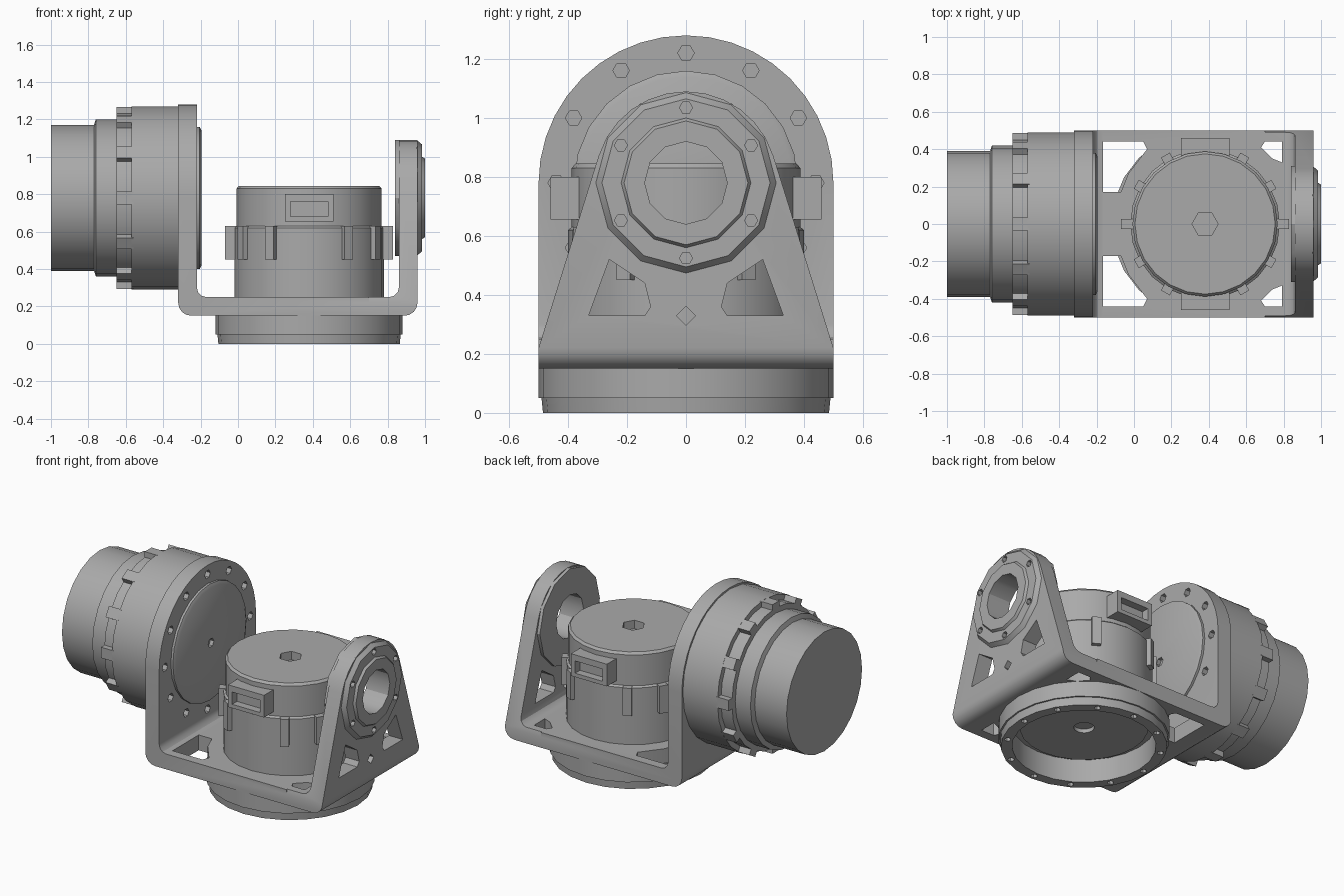
import bpy, bmesh
from math import sin, cos, pi, radians

if "Cube" in bpy.data.objects:
    bpy.data.objects.remove(bpy.data.objects["Cube"], do_unlink=True)

grey = bpy.data.materials.new("machined_grey")
grey.use_nodes = True
COLOUR = (0.4, 0.4, 0.4, 1)
grey.diffuse_color = COLOUR
grey.node_tree.nodes["Principled BSDF"].inputs["Base Color"].default_value = COLOUR

MOTOR_X = 0.38   # upright motor axis
AXLE_Z = 0.78    # sideways motor axis
TO_XYZ = {
    "x": lambda u, v, h: (h, u, v),
    "y": lambda u, v, h: (u, h, v),
    "z": lambda u, v, h: (u, v, h),
}


def arc(cu, cv, r, start, end, n):
    """Points on an arc, angles in degrees."""
    return [(cu + r * cos(radians(start + (end - start) * i / n)),
             cv + r * sin(radians(start + (end - start) * i / n))) for i in range(n + 1)]


def circle(cu, cv, r, n):
    return arc(cu, cv, r, 0, 360, n)[:-1]


def rect(u0, u1, v0, v1):
    return [(u0, v0), (u1, v0), (u1, v1), (u0, v1)]


def spoke(cu, cv, angle, r0, r1, half):
    """A small rectangle standing out from a centre."""
    c, s = cos(radians(angle)), sin(radians(angle))
    return [(cu + r * c - w * s, cv + r * s + w * c)
            for r, w in ((r0, -half), (r1, -half), (r1, half), (r0, half))]


def prism(outline, axis, h0, h1):
    return outline, axis, h0, h1


def finish(name, bm):
    bmesh.ops.recalc_face_normals(bm, faces=bm.faces)
    mesh = bpy.data.meshes.new(name)
    bm.to_mesh(mesh)
    bm.free()
    mesh.materials.append(grey)
    ob = bpy.data.objects.new(name, mesh)
    bpy.context.collection.objects.link(ob)
    return ob


def solid(name, prisms):
    bm = bmesh.new()
    for outline, axis, h0, h1 in prisms:
        f = TO_XYZ[axis]
        low = [bm.verts.new(f(u, v, h0)) for u, v in outline]
        top = [bm.verts.new(f(u, v, h1)) for u, v in outline]
        bm.faces.new(low)
        bm.faces.new(top[::-1])
        for i in range(len(low)):
            j = (i + 1) % len(low)
            bm.faces.new((low[i], low[j], top[j], top[i]))
    return finish(name, bm)


def turned(name, profile, axis, cu, cv, closed=False, n=24):
    """Revolve (radius, height) points about an axis."""
    bm = bmesh.new()
    f = TO_XYZ[axis]
    rings = [[bm.verts.new(f(u, v, h)) for u, v in circle(cu, cv, r, n)] for r, h in profile]
    pairs = list(zip(rings, rings[1:]))
    if closed:
        pairs.append((rings[-1], rings[0]))
    else:
        bm.faces.new(rings[0])
        bm.faces.new(rings[-1])
    for a, b in pairs:
        for i in range(n):
            j = (i + 1) % n
            bm.faces.new((a[i], a[j], b[j], b[i]))
    return finish(name, bm)


def cut(ob, prisms):
    cutter = solid("cutter", prisms)
    cutter.hide_render = True
    mod = ob.modifiers.new("cut", "BOOLEAN")
    mod.operation, mod.solver, mod.object = "DIFFERENCE", "EXACT", cutter
    bpy.context.view_layer.objects.active = ob
    bpy.ops.object.modifier_apply(modifier=mod.name)
    bpy.data.objects.remove(cutter, do_unlink=True)


def smooth(ob):
    bpy.ops.object.select_all(action="DESELECT")
    ob.select_set(True)
    bpy.context.view_layer.objects.active = ob
    bpy.ops.object.shade_smooth_by_angle(angle=radians(30))


CLOCK = range(0, 360, 30)

# U-shaped bracket, bent from one plate
u_shape = (arc(-0.25, 0.22, 0.07, 180, 270, 4) + arc(0.89, 0.22, 0.07, 270, 360, 4)
           + [(0.96, 1.09), (0.86, 1.09)] + arc(0.81, 0.30, 0.05, 0, -90, 3)
           + arc(-0.17, 0.30, 0.05, 270, 180, 3) + [(-0.22, 1.28), (-0.32, 1.28)])
bracket = solid("bracket", [prism(u_shape, "y", -0.5, 0.5)])

# round the tall arm, taper the short arm
tall = [(-0.6, AXLE_Z), (-0.6, 1.4), (0.6, 1.4), (0.6, AXLE_Z)] + arc(0, AXLE_Z, 0.5, 0, 180, 20)
short = ([(-0.6, 0.22), (-0.6, 1.4), (0.6, 1.4), (0.6, 0.22), (0.5, 0.22)]
         + arc(0, AXLE_Z, 0.31, 17, 163, 12) + [(-0.5, 0.22)])
cut(bracket, [prism(tall, "x", -0.5, -0.1), prism(short, "x", 0.7, 1.1)])

# screw holes, windows and bearing hole
holes = [prism(circle(0.44 * cos(radians(a)), AXLE_Z + 0.44 * sin(radians(a)), 0.028, 6),
               "x", -0.28, -0.1) for a in CLOCK]
holes.append(prism(circle(0, AXLE_Z, 0.17, 12), "x", 0.7, 1.1))
holes.append(prism(circle(0, 0.33, 0.032, 4), "x", 0.7, 1.1))
for s in (-1, 1):
    window = [(0.26, 0.52), (0.33, 0.33), (0.14, 0.33), (0.12, 0.36), (0.14, 0.44)]
    holes.append(prism([(s * u, v) for u, v in window], "x", 0.7, 1.1))
    inner = [(-0.165, 0.17), (-0.07, 0.17), (-0.03, 0.27), (0.07, 0.40), (0.05, 0.44), (-0.165, 0.44)]
    outer = [(0.79, 0.33), (0.79, 0.44), (0.70, 0.44), (0.68, 0.41), (0.74, 0.35)]
    for shape in (inner, outer):
        holes.append(prism([(u, s * v) for u, v in shape], "z", 0.1, 0.35))
cut(bracket, holes)
smooth(bracket)

# bearing collar on the short arm
collar = turned("bearing_collar", [(0.14, 0.84), (0.31, 0.84), (0.31, 0.955), (0.285, 0.985),
                                   (0.22, 0.985), (0.21, 1.0), (0.14, 1.0)],
                "x", 0, AXLE_Z, closed=True, n=12)
cut(collar, [prism(circle(0.255 * cos(radians(a)), AXLE_Z + 0.255 * sin(radians(a)), 0.022, 6),
                   "x", 0.95, 1.1) for a in range(30, 390, 60)])
smooth(collar)

# sideways motor, with its output disc showing through the tall arm
side_motor = turned("side_motor", [
    (0.36, -0.195), (0.38, -0.205), (0.38, -0.30), (0.49, -0.30), (0.49, -0.57), (0.455, -0.57),
    (0.455, -0.65), (0.42, -0.65), (0.42, -0.76), (0.39, -0.77), (0.39, -1.0)], "x", 0, AXLE_Z)
cut(side_motor, [prism(circle(0, AXLE_Z, 0.03, 6), "x", -0.25, -0.1)])
smooth(side_motor)
solid("side_motor_lugs", [prism(spoke(0, AXLE_Z, a, 0.40, 0.487, 0.035), "x", -0.65, -0.56)
                          for a in CLOCK])

# upright motor
upright = turned("upright_motor", [
    (0.40, 0.24), (0.40, 0.62), (0.388, 0.63), (0.388, 0.83), (0.375, 0.845)], "z", MOTOR_X, 0)
cut(upright, [prism(circle(MOTOR_X, 0, 0.07, 6), "z", 0.79, 0.95)])
smooth(upright)
solid("upright_motor_lugs", [
    prism(spoke(MOTOR_X, 0, a, 0.36, 0.45 if a % 180 == 0 else 0.425, 0.027), "z", 0.45, 0.63)
    for a in CLOCK if a % 180 != 90])

# cable sockets on the front and back of the upright motor
for side, s in (("front", -1), ("back", 1)):
    socket = solid(side + "_socket", [prism(rect(0.25, 0.51, 0.655, 0.80), "y", *sorted((s * 0.34, s * 0.46)))])
    cut(socket, [prism(rect(0.28, 0.48, 0.68, 0.76), "y", *sorted((s * 0.41, s * 0.5)))])

# hollow base ring with screw holes below
base = turned("base_ring", [(0.42, 0), (0.485, 0), (0.49, 0.05), (0.5, 0.05), (0.5, 0.155), (0.42, 0.155)],
              "z", MOTOR_X, 0, closed=True)
cut(base, [prism(circle(MOTOR_X + 0.452 * cos(radians(a)), 0.452 * sin(radians(a)), 0.02, 6),
                 "z", -0.1, 0.06) for a in CLOCK])
smooth(base)

# output disc inside the base ring
disc = turned("base_disc", [(0.06, 0.125), (0.375, 0.125), (0.375, 0.16), (0.06, 0.16)],
              "z", MOTOR_X, 0, closed=True)
smooth(disc)
